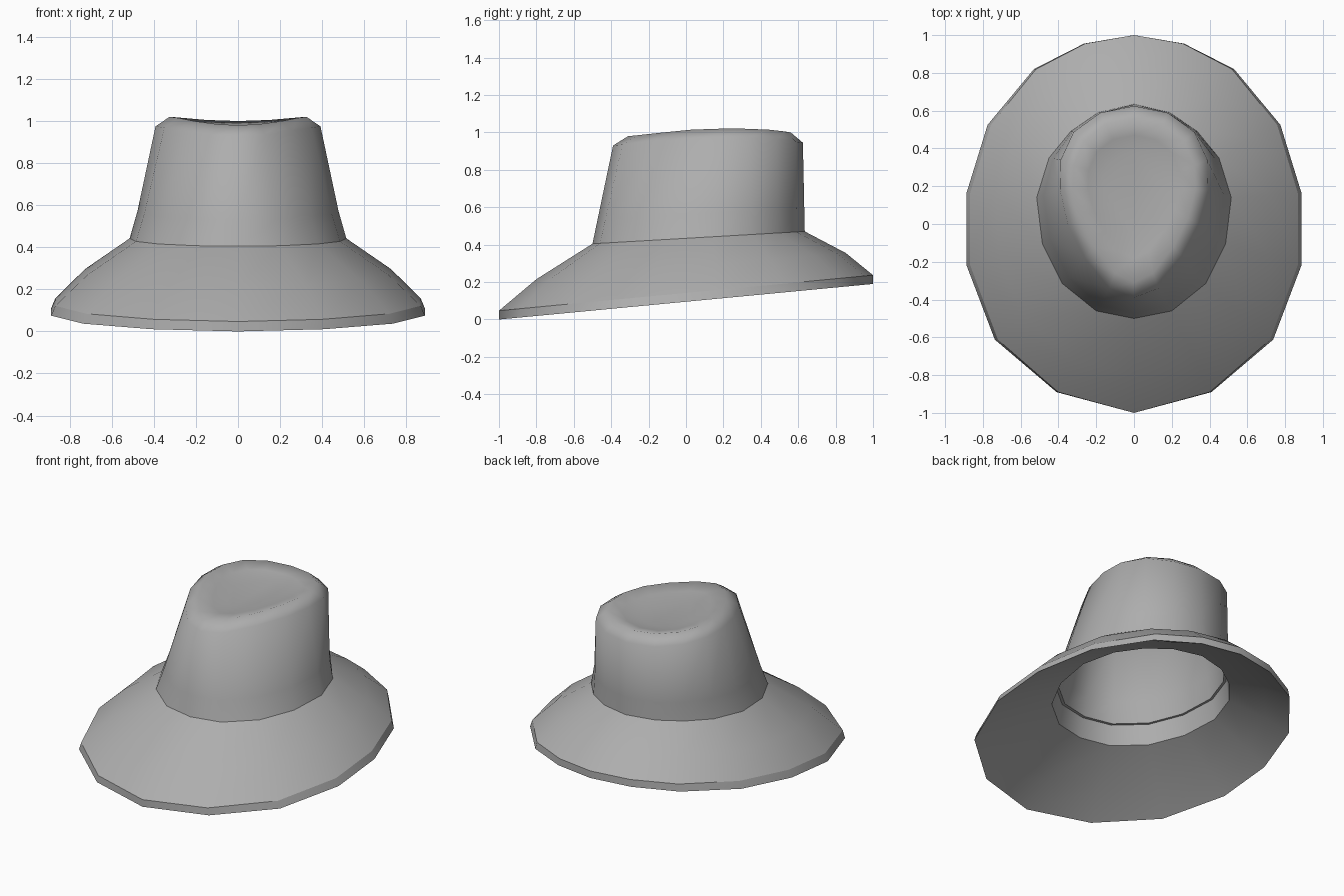
import bpy, bmesh

if "Cube" in bpy.data.objects:
    bpy.data.objects.remove(bpy.data.objects["Cube"])

# Half outlines run from the back (+y) round the right side to the front (-y)
RIM = [(0, 1), (.265, .955), (.53, .82), (.775, .525), (.888, .16),
       (.888, -.215), (.737, -.612), (.41, -.89), (0, -1)]
BASE = [(0, .635), (.19, .59), (.335, .49), (.45, .35), (.515, .14),
        (.485, -.105), (.38, -.315), (.2, -.46), (0, -.5)]
SHOULDER = [(0, .625, .945), (.18, .588, .95), (.32, .487, .965), (.388, .34, .975),
            (.392, .18, .975), (.35, 0, .968), (.26, -.18, .955),
            (.13, -.34, .935), (0, -.39, .93)]
RIDGE = [(0, .56, 1.0), (.15, .53, 1.005), (.265, .44, 1.015), (.32, .31, 1.02),
         (.325, .18, 1.02), (.285, .03, 1.015), (.21, -.12, 1.0),
         (.1, -.26, .985), (0, -.31, .98)]

felt = bpy.data.materials.new("felt")
felt.diffuse_color = (.42, .42, .42, 1)
felt.use_nodes = True
felt.node_tree.nodes["Principled BSDF"].inputs["Base Color"].default_value = felt.diffuse_color


def lift(outline, z0, slope):
    """Place a flat outline on a plane tilted up toward the back."""
    return [(x, y, z0 + slope * y) for x, y in outline]


def mix(a, b, t, dz=0, sx=1):
    return [((p[0] + (q[0] - p[0]) * t) * sx, p[1] + (q[1] - p[1]) * t,
             p[2] + (q[2] - p[2]) * t + dz) for p, q in zip(a, b)]


def scale(ring, s, dz=0, cy=.12, sx=None):
    return [(x * (s if sx is None else sx), cy + (y - cy) * s, z + dz) for x, y, z in ring]


def loft(bm, half_rings, sharp=(), cap=None):
    """Mirror each half outline into a full ring and skin consecutive rings."""
    rings = []
    for half in half_rings:
        full = half + [(-x, y, z) for x, y, z in half[-2:0:-1]]
        rings.append([bm.verts.new(p) for p in full])
    n = len(rings[0])
    for a, b in zip(rings, rings[1:]):
        for i in range(n):
            j = (i + 1) % n
            bm.faces.new((a[i], a[j], b[j], b[i]))
    if cap == 'first':
        bm.faces.new(rings[0][::-1])
    elif cap == 'last':
        bm.faces.new(rings[-1])
    for k in sharp:
        for i in range(n):
            bm.edges.get((rings[k][i], rings[k][(i + 1) % n])).smooth = False


def finish(bm, name):
    for f in bm.faces:
        f.smooth = True
    me = bpy.data.meshes.new(name)
    bm.to_mesh(me)
    bm.free()
    me.materials.append(felt)
    ob = bpy.data.objects.new(name, me)
    bpy.context.collection.objects.link(ob)
    return ob


base = lift(BASE, .434, .058)
band_top = scale(base, .965)
lining = scale(base, .935)
rim_bottom = lift(RIM, .095, .095)
rim_top = scale(rim_bottom, 1, .047, sx=.978)
opening = scale(base, 1.0, -.13)

# Brim: sloping top, thin rim, underside, inner head band and its small ledge
bm = bmesh.new()
loft(bm, [base, mix(base, rim_top, .6, .025), rim_top, rim_bottom,
          mix(rim_bottom, opening, .4, .015), opening, band_top, lining],
     sharp=(2, 3, 5, 6))
finish(bm, "brim")

# Crown: tapered wall, rounded shoulder, softly dished top, plus inner lining
floor = [(x * .5, .2 + (y - .2) * .5, .968 + (z - 1) * .3) for x, y, z in RIDGE]
slope = mix(RIDGE, floor, .5, -.002)
low = mix(base, SHOULDER, .24, 0, .985)
outside = [floor, slope, RIDGE, SHOULDER, low, base]
inside = [lining, scale(low, .94), scale(SHOULDER, .94, -.03), scale(RIDGE, .95, -.03),
          scale(slope, 1, -.03), scale(floor, 1, -.03)]
bm = bmesh.new()
loft(bm, outside, cap='first')
loft(bm, inside, cap='last')
finish(bm, "crown")
